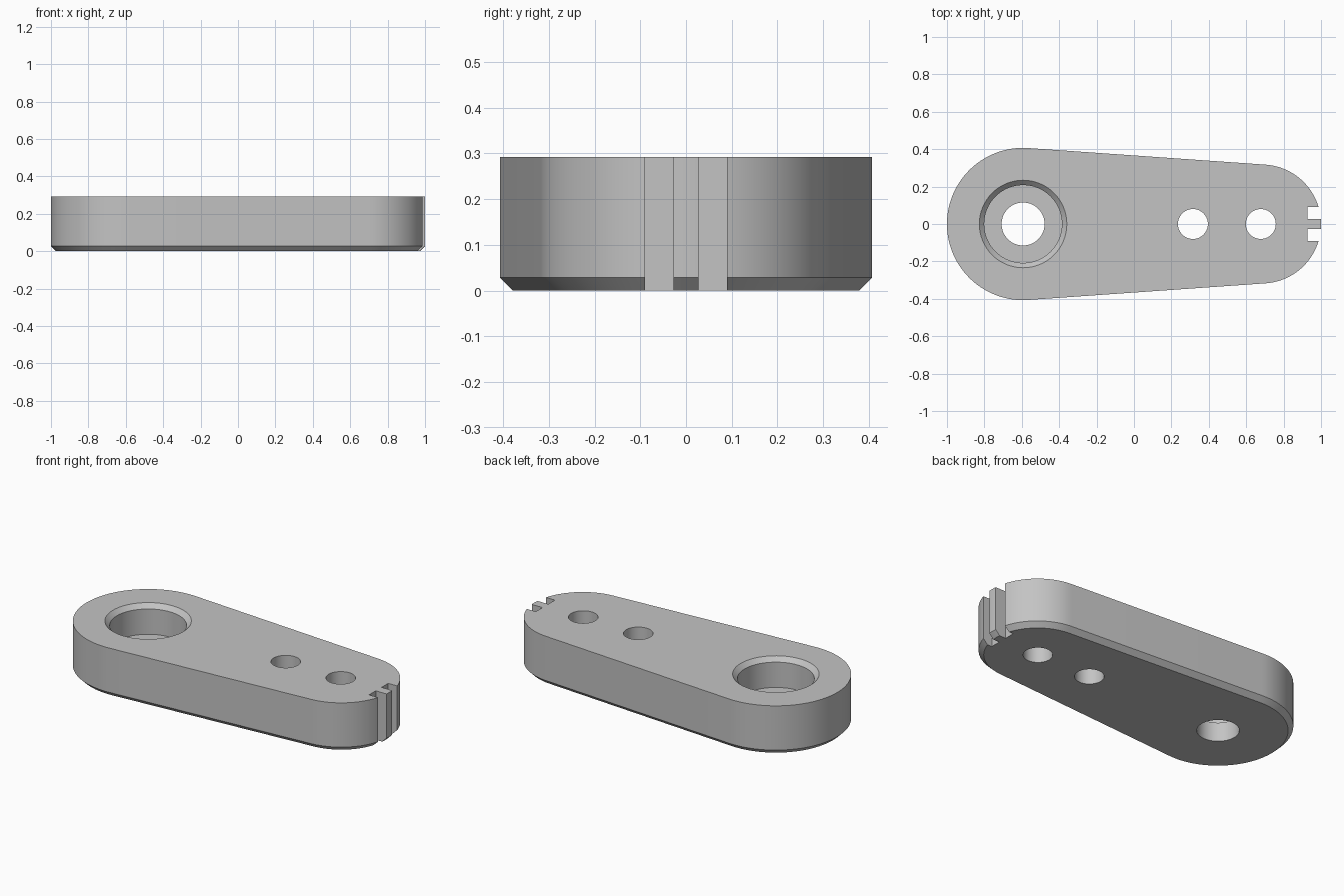
import bpy, bmesh
from math import pi, cos, sin, acos

if "Cube" in bpy.data.objects:
    bpy.data.objects.remove(bpy.data.objects["Cube"], do_unlink=True)

HEIGHT, CHAMFER = 0.292, 0.028
BIG_X, BIG_R = -0.593, 0.407
TIP_X, TIP_R = 0.682, 0.318

grey = bpy.data.materials.new("plain grey")
grey.use_nodes = True
grey.diffuse_color = (0.55, 0.55, 0.55, 1)
grey.node_tree.nodes["Principled BSDF"].inputs["Base Color"].default_value = grey.diffuse_color


def loft(name, rings):
    """Closed solid through matching rings of points, bottom to top."""
    bm = bmesh.new()
    loops = [[bm.verts.new(p) for p in ring] for ring in rings]
    n = len(loops[0])
    for low, high in zip(loops, loops[1:]):
        for i in range(n):
            j = (i + 1) % n
            bm.faces.new((low[i], low[j], high[j], high[i]))
    bm.faces.new(loops[0][::-1])
    bm.faces.new(loops[-1])
    mesh = bpy.data.meshes.new(name)
    bm.to_mesh(mesh)
    bm.free()
    mesh.materials.append(grey)
    obj = bpy.data.objects.new(name, mesh)
    bpy.context.collection.objects.link(obj)
    return obj


def arc(x, r, z, start, end, steps):
    return [(x + r * cos(start + (end - start) * i / steps),
             r * sin(start + (end - start) * i / steps), z) for i in range(steps + 1)]


def outline(inset, z):
    """Two end arcs joined by their tangent lines."""
    a = acos((BIG_R - TIP_R) / (TIP_X - BIG_X))
    return (arc(TIP_X, TIP_R - inset, z, -a, a, 48)
            + arc(BIG_X, BIG_R - inset, z, a, 2 * pi - a, 64))


def round_cutter(name, x, profile):
    return loft(name, [arc(x, r, z, 0, 2 * pi, 64)[:-1] for r, z in profile])


def box_cutter(name, x0, x1, y0, y1):
    corners = [(x0, y0), (x1, y0), (x1, y1), (x0, y1)]
    return loft(name, [[(x, y, z) for x, y in corners] for z in (-0.1, HEIGHT + 0.1)])


# Tapered plate with a chamfered lower edge
plate = loft("lever_plate", [outline(CHAMFER, 0), outline(0, CHAMFER), outline(0, HEIGHT)])

# Stepped bore with a chamfered lip, two pin holes, two end notches
cutters = [
    round_cutter("bore_cutter", BIG_X, [(0.115, -0.1), (0.115, 0.115), (0.208, 0.115),
                                        (0.208, HEIGHT - 0.026), (0.234, HEIGHT),
                                        (0.234, HEIGHT + 0.1)]),
]
for x in (0.315, 0.678):
    cutters.append(round_cutter("pin_hole_cutter", x, [(0.08, -0.1), (0.08, HEIGHT + 0.1)]))
for y0, y1 in ((-0.09, -0.027), (0.027, 0.09)):
    cutters.append(box_cutter("notch_cutter", 0.928, 1.1, y0, y1))

bpy.ops.object.select_all(action="DESELECT")
bpy.context.view_layer.objects.active = plate
plate.select_set(True)
for cutter in cutters:
    cutter.hide_render = True
    mod = plate.modifiers.new("cut", "BOOLEAN")
    mod.operation, mod.solver, mod.object = "DIFFERENCE", "EXACT", cutter
    bpy.ops.object.modifier_apply(modifier=mod.name)
    bpy.data.objects.remove(cutter, do_unlink=True)

bpy.ops.object.shade_smooth_by_angle(angle=pi / 6)
